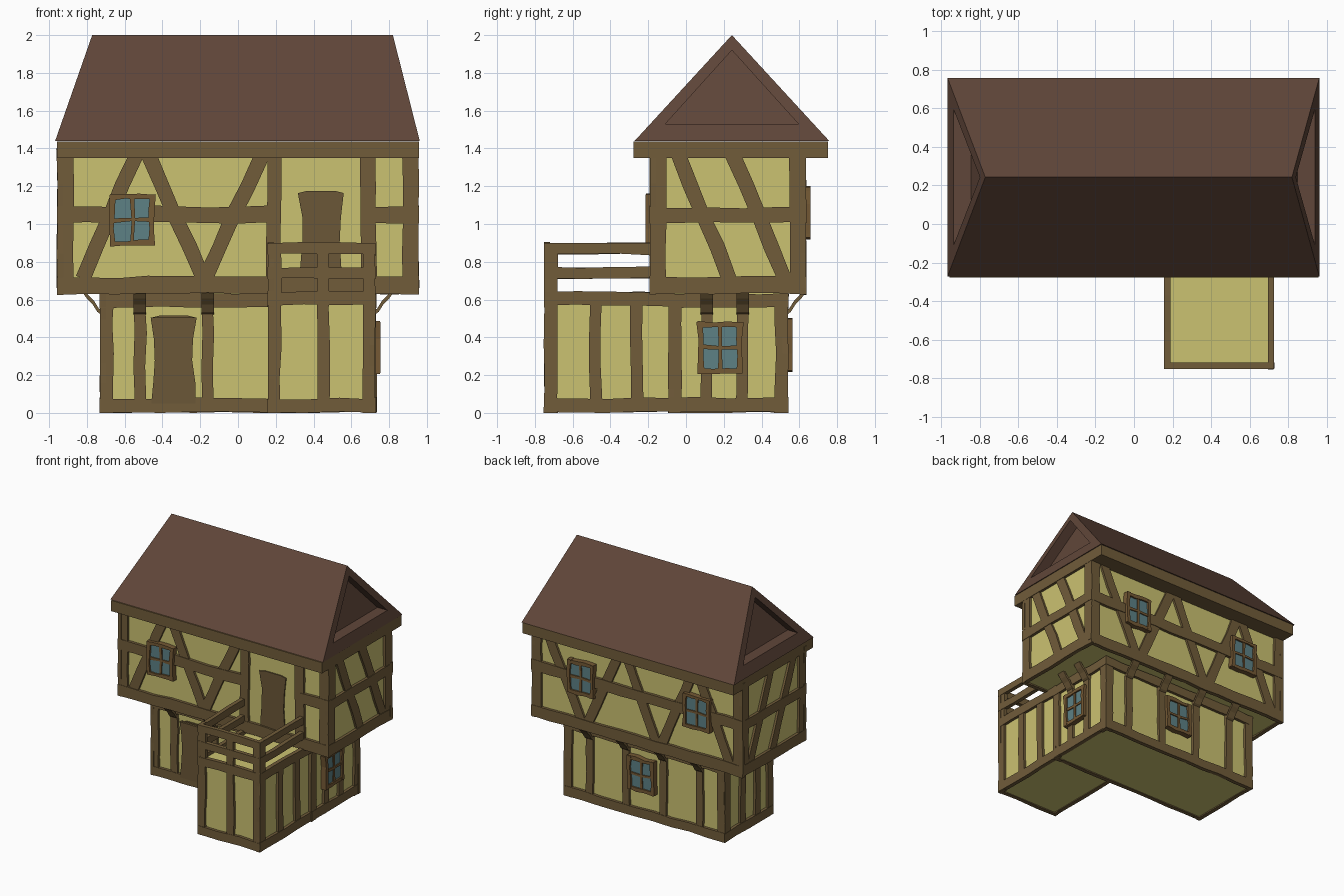
import bpy, bmesh, random
from mathutils import Vector

if "Cube" in bpy.data.objects:
    bpy.data.objects.remove(bpy.data.objects["Cube"])

random.seed(4)


def mat(name, rgb):
    m = bpy.data.materials.new(name)
    m.diffuse_color = (*rgb, 1)
    m.use_nodes = True
    m.node_tree.nodes["Principled BSDF"].inputs["Base Color"].default_value = m.diffuse_color
    return m


PLASTER = mat("yellow plaster", (0.60, 0.54, 0.165))
TIMBER = mat("brown timber", (0.165, 0.107, 0.042))
DOOR = mat("door brown", (0.145, 0.095, 0.038))
FRAME = mat("window frame brown", (0.175, 0.10, 0.035))
GLASS = mat("blue glass", (0.11, 0.22, 0.235))
ROOF = mat("roof brown", (0.117, 0.061, 0.041))


def finish(name, bm, material):
    bmesh.ops.recalc_face_normals(bm, faces=bm.faces)
    me = bpy.data.meshes.new(name)
    bm.to_mesh(me)
    bm.free()
    me.materials.append(material)
    bpy.context.collection.objects.link(bpy.data.objects.new(name, me))


def box(name, lo, hi, material):
    bm = bmesh.new()
    bmesh.ops.create_cube(bm, size=1)
    lo, hi = Vector(lo), Vector(hi)
    for v in bm.verts:
        v.co = (lo + hi) / 2 + v.co * (hi - lo)
    finish(name, bm, material)


# A wall side is (axis it faces, direction, plane position)
def pt(side, u, z, d):
    axis, sign, off = side
    n = off + sign * d
    return (n, u, max(z, 0)) if axis == "x" else (u, n, max(z, 0))


def loft(bm, rings):
    rings = [[bm.verts.new(p) for p in r] for r in rings]
    for a, b in zip(rings, rings[1:]):
        for i in range(4):
            j = (i + 1) % 4
            bm.faces.new((a[i], a[j], b[j], b[i]))
    bm.faces.new(rings[0])
    bm.faces.new(rings[-1])


def beam(bm, side, p, q, w, depth=0.02, jit=0.005, widths=None, d0=-0.01):
    """Slightly crooked plank laid on a wall from p to q (u, z)."""
    p, q = Vector(p), Vector(q)
    across = Vector((-(q - p).y, (q - p).x)).normalized()
    n = len(widths) - 1 if widths else max(2, int((q - p).length / 0.15))
    rings = []
    for i in range(n + 1):
        ww = widths[i] if widths else w
        c = p.lerp(q, i / n) + across * random.uniform(-jit, jit)
        h = across * (ww / 2 + random.uniform(-jit, jit) / 2)
        a, b = c - h, c + h
        rings.append([pt(side, *a, d0), pt(side, *b, d0),
                      pt(side, *b, depth), pt(side, *a, depth)])
    loft(bm, rings)


def posts(bm, side, us, z0, z1, w=0.062):
    for u in us:
        beam(bm, side, (u, z0), (u, z1), w)


def rails(bm, side, u0, u1, zs, w=0.07):
    for z in zs:
        beam(bm, side, (u0, z), (u1, z), w, 0.023)


LOW = {"front": ("y", -1, -0.07), "back": ("y", 1, 0.52),
       "left": ("x", -1, -0.71), "right": ("x", 1, 0.71)}
UP = {"front": ("y", -1, -0.17), "back": ("y", 1, 0.615),
      "left": ("x", -1, -0.935), "right": ("x", 1, 0.935)}
WING = {"front": ("y", -1, -0.73), "left": ("x", -1, 0.18), "right": ("x", 1, 0.705)}

# Plaster bodies
box("lower_storey_walls", (-0.71, -0.07, 0.01), (0.71, 0.52, 0.64), PLASTER)
box("upper_storey_walls", (-0.935, -0.17, 0.64), (0.935, 0.615, 1.42), PLASTER)
box("balcony_wing_walls", (0.18, -0.73, 0.01), (0.705, -0.07, 0.61), PLASTER)

# Lower storey timbers
bm = bmesh.new()
for k, s in LOW.items():
    a, b = (-0.73, 0.73) if k in ("front", "back") else (-0.09, 0.54)
    rails(bm, s, a, b, (0.04, 0.595), 0.075)
    posts(bm, s, (a + 0.035, b - 0.035), 0, 0.63, 0.07)
posts(bm, LOW["front"], (-0.52, -0.16), 0.07, 0.6)
posts(bm, LOW["back"], (0.5, 0.17, -0.17, -0.5), 0.07, 0.6)
for k in ("left", "right"):
    posts(bm, LOW[k], (0.11, 0.3), 0.07, 0.6)
finish("lower_storey_timbers", bm, TIMBER)

# Upper storey timbers
bm = bmesh.new()
for k, s in UP.items():
    long = k in ("front", "back")
    a, b = (-0.958, 0.958) if long else (-0.192, 0.637)
    rails(bm, s, a, b, (0.675,), 0.09)
    posts(bm, s, (a + 0.045, b - 0.045), 0.66, 1.4, 0.085)
    if k == "front":
        rails(bm, s, a, 0.17, (1.05,), 0.085)
        rails(bm, s, 0.7, b, (1.05,), 0.085)
        posts(bm, s, (0.19, 0.69), 0.7, 1.37, 0.078)
        legs = ((-0.82, -0.54), (-0.18, -0.48), (-0.18, 0.13))
    elif k == "back":
        rails(bm, s, a, b, (1.05,), 0.085)
        legs = ((0.51, 0.83), (0.45, 0.15), (-0.17, 0.11), (-0.22, -0.5), (-0.84, -0.55))
    else:
        rails(bm, s, a, b, (1.045,), 0.08)
        legs = ((0.23, -0.04), (0.52, 0.25))
    for u0, u1 in legs:  # slanted braces from foot to head
        beam(bm, s, (u0, 0.71), (u1, 1.37), 0.078, 0.018)
finish("upper_storey_timbers", bm, TIMBER)
box("eave_beam", (-0.957, -0.278, 1.35), (0.957, 0.752, 1.438), TIMBER)

# Balcony wing timbers and railing
bm = bmesh.new()
for k, s in WING.items():
    a, b = (0.16, 0.727) if k == "front" else (-0.752, -0.09)
    rails(bm, s, a, b, (0.04, 0.605), 0.07)
    if k == "front":
        posts(bm, s, (a + 0.035, b - 0.035), 0, 0.9, 0.065)
        posts(bm, s, (0.45,), 0.07, 0.86)
        end = b
    else:
        posts(bm, s, (a + 0.035,), 0, 0.9, 0.07)
        posts(bm, s, (-0.48, -0.26), 0.07, 0.6)
        end = -0.18
    rails(bm, s, a, end, (0.74, 0.87), 0.058)
finish("balcony_timbers_and_railing", bm, TIMBER)

# Curved brackets below the overhang
bm = bmesh.new()
curve = ((0.015, 0.52), (0.035, 0.535), (0.06, 0.575), (0.09, 0.605), (0.115, 0.64))
for k, us in (("front", (-0.52, -0.16)), ("back", (0.5, 0.17, -0.17, -0.5)),
              ("left", (0.11, 0.3)), ("right", (0.11, 0.3))):
    for u in us:
        loft(bm, [[pt(LOW[k], u - 0.033, z, d), pt(LOW[k], u + 0.033, z, d),
                   pt(LOW[k], u + 0.033, z + 0.018, d - 0.008),
                   pt(LOW[k], u - 0.033, z + 0.018, d - 0.008)] for d, z in curve])
finish("overhang_brackets", bm, TIMBER)

# Doors with pinched waists
for name, s, u, z0, z1 in (("front_door", LOW["front"], -0.34, 0.05, 0.505),
                           ("balcony_door", UP["front"], 0.44, 0.64, 1.165)):
    bm = bmesh.new()
    beam(bm, s, (u, z0), (u, z1), 0, 0.026 if z0 < 0.5 else 0.009, 0.003,
         (0.235, 0.22, 0.2, 0.205, 0.245), 0)
    beam(bm, s, (u, z1 - 0.001), (u, z1 + 0.01), 0, 0.009, 0, (0.24, 0.15), 0)
    finish(name, bm, DOOR)

# Windows: glass, four frame bars and a cross
for name, s, u, z in (("upper_front_window", UP["front"], -0.56, 1.02),
                      ("upper_back_window_a", UP["back"], 0.5, 1.06),
                      ("upper_back_window_b", UP["back"], -0.55, 1.06),
                      ("lower_back_window", LOW["back"], 0.02, 0.36),
                      ("lower_right_window", LOW["right"], 0.18, 0.345)):
    bm = bmesh.new()
    beam(bm, s, (u, z - 0.12), (u, z + 0.12), 0.21, 0.03, 0, None, 0)
    finish(name + "_glass", bm, GLASS)
    bm = bmesh.new()
    for o in (-1, 1):
        beam(bm, s, (u + o * 0.105, z - 0.135), (u + o * 0.105, z + 0.135), 0,
             0.045, 0.006, (0.034, 0.024, 0.028, 0.034), 0)
        beam(bm, s, (u - 0.118, z + o * 0.122), (u + 0.118, z + o * 0.122), 0,
             0.043, 0.006, (0.03, 0.024, 0.03, 0.026), 0)
    beam(bm, s, (u, z - 0.12), (u, z + 0.12), 0.02, 0.038, 0.006, None, 0)
    beam(bm, s, (u - 0.1, z), (u + 0.1, z), 0.02, 0.038, 0.006, None, 0)
    finish(name + "_frame", bm, FRAME)

# Roof with leaning gables and recessed triangles
bm = bmesh.new()
Y = 0.243
tops = []
for sx, foot, ridge in ((-1, -0.968, -0.772), (1, 0.962, 0.82)):
    def gable(y, z, push=0):
        x = foot + (ridge - foot) * (z - 1.44) / 0.56
        return bm.verts.new((x - sx * push, y, z))
    outer = [gable(Y - 0.515, 1.44), gable(Y + 0.515, 1.44), gable(Y, 2.0)]
    tri = ((Y - 0.352, 1.53), (Y + 0.352, 1.53), (Y, 1.92))
    rim = [gable(*t) for t in tri]
    inner = [gable(*t, 0.09) for t in tri]
    for i in range(3):
        j = (i + 1) % 3
        bm.faces.new((outer[i], outer[j], rim[j], rim[i]))
        bm.faces.new((rim[i], rim[j], inner[j], inner[i]))
    bm.faces.new(inner)
    tops.append(outer)
for i in range(3):
    j = (i + 1) % 3
    bm.faces.new((tops[0][i], tops[0][j], tops[1][j], tops[1][i]))
finish("roof", bm, ROOF)
